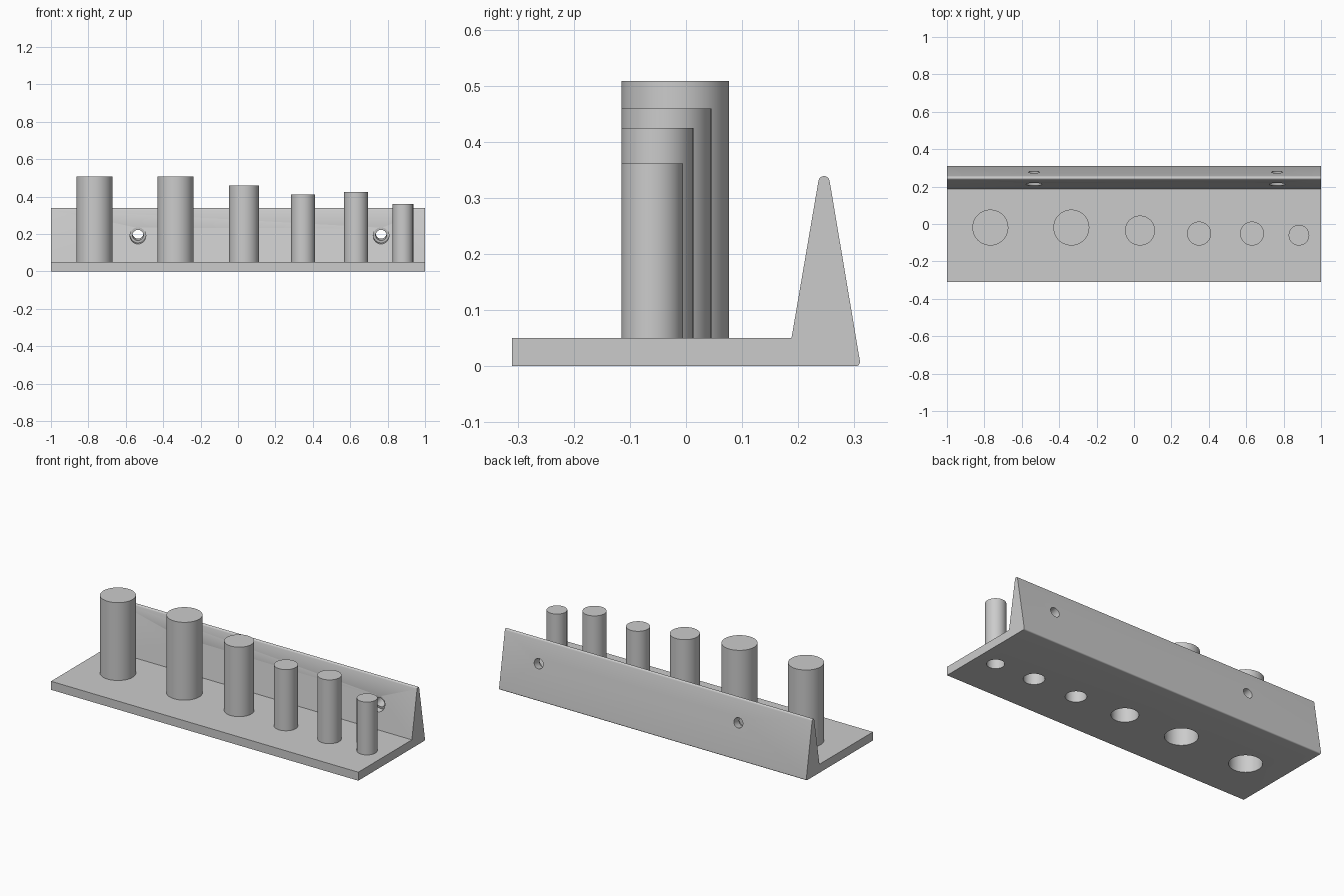
import bpy, bmesh, math
from mathutils import Matrix, Vector

cube = bpy.data.objects.get("Cube")
if cube:
    bpy.data.objects.remove(cube, do_unlink=True)

grey = bpy.data.materials.new("plain grey")
grey.use_nodes = True
grey.diffuse_color = (0.6, 0.6, 0.6, 1)
grey.node_tree.nodes["Principled BSDF"].inputs["Base Color"].default_value = (0.6, 0.6, 0.6, 1)


def make_object(name, bm):
    bmesh.ops.recalc_face_normals(bm, faces=bm.faces[:])
    mesh = bpy.data.meshes.new(name)
    bm.to_mesh(mesh)
    bm.free()
    mesh.materials.append(grey)
    obj = bpy.data.objects.new(name, mesh)
    bpy.context.collection.objects.link(obj)
    return obj


def revolve(name, profile, matrix, segments=64):
    """Closed solid turned around its local z from (radius, height) points."""
    bm = bmesh.new()
    rings = []
    for r, h in profile:
        angles = [math.tau * i / segments for i in range(segments)]
        rings.append([bm.verts.new((r * math.cos(a), r * math.sin(a), h)) for a in angles])
    for low, high in zip(rings, rings[1:]):
        for i in range(segments):
            j = (i + 1) % segments
            bm.faces.new((low[i], low[j], high[j], high[i]))
    bm.faces.new(rings[0][::-1])
    bm.faces.new(rings[-1])
    bm.transform(matrix)
    return make_object(name, bm)


def cut(target, cutter):
    mod = target.modifiers.new("cut", "BOOLEAN")
    mod.operation = "DIFFERENCE"
    mod.solver = "EXACT"
    mod.object = cutter
    bpy.ops.object.select_all(action="DESELECT")
    bpy.context.view_layer.objects.active = target
    target.select_set(True)
    bpy.ops.object.modifier_apply(modifier=mod.name)


def smooth(obj):
    bpy.ops.object.select_all(action="DESELECT")
    bpy.context.view_layer.objects.active = obj
    obj.select_set(True)
    bpy.ops.object.shade_smooth_by_angle(angle=math.radians(30))


def arc(cy, cz, r, start, end, steps=8):
    angles = [math.radians(start + (end - start) * i / steps) for i in range(steps + 1)]
    return [(cy + r * math.cos(a), cz + r * math.sin(a)) for a in angles]


# Base plate and tapered back rail, one side profile drawn along x
PLATE_TOP = 0.05
outline = [(-0.31, 0)]
outline += arc(0.302, 0.008, 0.008, -90, 10)
outline += arc(0.246, 0.329, 0.01, 10, 170)
outline += [(0.188, PLATE_TOP), (-0.31, PLATE_TOP)]
bm = bmesh.new()
face = bm.faces.new([bm.verts.new((-1, y, z)) for y, z in outline])
extruded = bmesh.ops.extrude_face_region(bm, geom=[face])
bmesh.ops.translate(bm, vec=(2, 0, 0),
                    verts=[v for v in extruded["geom"] if isinstance(v, bmesh.types.BMVert)])
base = make_object("base_with_back_rail", bm)

# Hollow pegs, their front edges in line: x, radius, top height
FRONT_LINE, WALL, CAP = -0.115, 0.008, 0.02
pegs = [(-0.768, 0.096, 0.508), (-0.335, 0.096, 0.508), (0.032, 0.08, 0.459),
        (0.348, 0.064, 0.41), (0.631, 0.064, 0.425), (0.882, 0.055, 0.361)]
helpers = []
for number, (x, r, top) in enumerate(pegs, 1):
    place = Matrix.Translation((x, FRONT_LINE + r, 0))
    peg = revolve(f"peg_{number}", [(r, PLATE_TOP), (r, top)], place)
    bore = revolve("bore_cutter", [(r - WALL, -0.1), (r - WALL, top - CAP)], place)
    cut(peg, bore)
    cut(base, bore)
    smooth(peg)
    helpers.append(bore)

# Stepped screw holes, square to the sloping back of the rail
tilt = Vector((0, 0.066, 0.013)).to_track_quat("Z", "Y").to_matrix().to_4x4()
for x in (-0.535, 0.765):
    place = Matrix.Translation((x, 0.213, 0.191)) @ tilt
    hole = revolve("screw_cutter",
                   [(0.042, -0.06), (0.042, 0.015), (0.029, 0.015), (0.029, 0.15)], place, 48)
    cut(base, hole)
    helpers.append(hole)
smooth(base)

for helper in helpers:
    bpy.data.objects.remove(helper, do_unlink=True)
